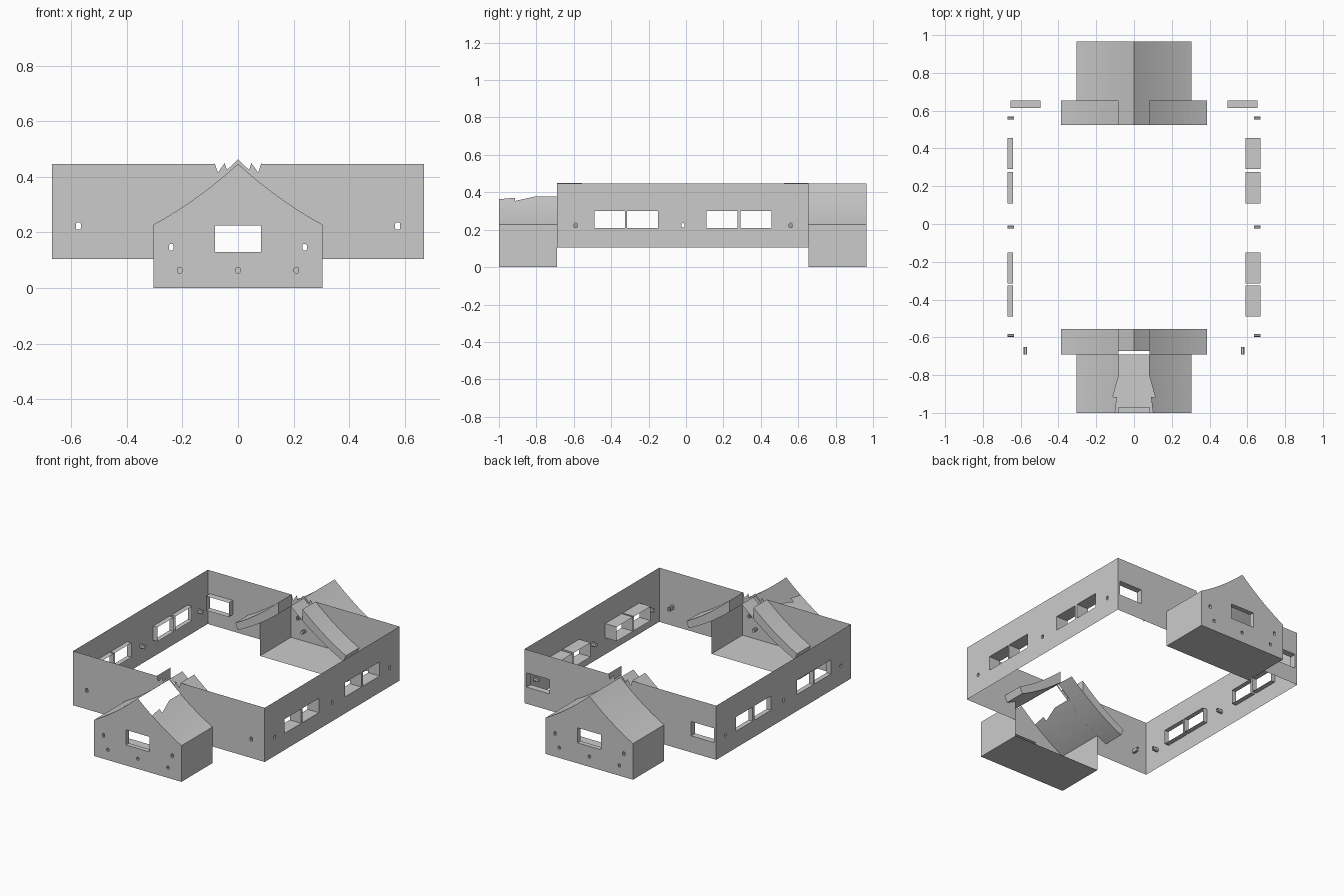
import bpy, bmesh
from mathutils import Vector

if "Cube" in bpy.data.objects:
    bpy.data.objects.remove(bpy.data.objects["Cube"])

X, YF, YB, Z0, Z1 = 0.67, -0.69, 0.655, 0.105, 0.447   # main enclosure
PW, PF, PB = 0.305, -1.0, 0.965                        # porch half width and ends


def inner(x):
    """Underside height of the swept gable roof."""
    x = abs(x)
    return 0.447 - 0.9 * x + 0.6 * x * x


def outer(x):
    return inner(x) + 0.072 - 0.08 * (abs(x) - 0.083)


def span(a, b, n=10):
    return [a + (b - a) * i / n for i in range(n + 1)]


def rect(cu, cv, w, h):
    return [(cu - w/2, cv - h/2), (cu + w/2, cv - h/2), (cu + w/2, cv + h/2), (cu - w/2, cv + h/2)]


def peg(cu, cv, w=0.016, h=0.024):
    """Small eight-sided hole outline."""
    a, b, c = w/2, h/2, 0.004
    return [(cu-a+c, cv-b), (cu+a-c, cv-b), (cu+a, cv-b+c), (cu+a, cv+b-c),
            (cu+a-c, cv+b), (cu-a+c, cv+b), (cu-a, cv+b-c), (cu-a, cv-b+c)]


def finish(name, bm):
    me = bpy.data.meshes.new(name)
    bm.to_mesh(me)
    bm.free()
    ob = bpy.data.objects.new(name, me)
    bpy.context.collection.objects.link(ob)
    return ob


def loop(bm, pts):
    vs = [bm.verts.new(p) for p in pts]
    return vs, [bm.edges.new((vs[i], vs[(i + 1) % len(vs)])) for i in range(len(vs))]


def panel(name, place, outlines, holes, normal):
    """Flat sheet with holes; each hole = (outline, depth, capped) has an inward reveal."""
    bm = bmesh.new()
    for outline in outlines:
        us = [p[0] for p in outline]
        edges = loop(bm, [place(u, v, 0) for u, v in outline])[1]
        for h, depth, capped in holes:
            if not min(us) < h[0][0] < max(us):
                continue
            a, ed = loop(bm, [place(u, v, 0) for u, v in h])
            edges += ed
        bmesh.ops.triangle_fill(bm, edges=edges, use_beauty=True, normal=Vector(normal))
    for h, depth, capped in holes:
        a = [bm.verts.new(place(u, v, 0)) for u, v in h]
        b = [bm.verts.new(place(u, v, depth)) for u, v in h]
        n = len(a)
        for i in range(n):
            bm.faces.new((a[i], a[(i+1) % n], b[(i+1) % n], b[i]))
        if capped:
            bm.faces.new(b)
    bmesh.ops.remove_doubles(bm, verts=bm.verts, dist=1e-5)
    return finish(name, bm)


def sheet(name, rows):
    """Surface lofted through rows of points."""
    bm = bmesh.new()
    vs = [[bm.verts.new(p) for p in r] for r in rows]
    for r, s in zip(vs, vs[1:]):
        for i in range(len(r) - 1):
            if (r[i].co - s[i].co).length > 1e-6 or (r[i+1].co - s[i+1].co).length > 1e-6:
                bm.faces.new((r[i], r[i+1], s[i+1], s[i]))
    return finish(name, bm)


# Side walls with paired windows and small peg holes
pairs = [(-0.405, 0.165), (-0.2325, 0.165), (0.19, 0.165), (0.372, 0.165)]
for s, depth, nm in ((1, 0.08, "right"), (-1, 0.03, "left")):
    pairs_y = [-0.4080, -0.2325, 0.192, 0.374]
    holes = [(rect(y, 0.255, 0.165, 0.09), depth, False) for y in pairs_y]
    holes += [(peg(y, 0.223), 0.035, False) for y in (-0.59, -0.017, 0.56)]
    panel(nm + "_wall", lambda u, v, d, s=s: (s * (X - d), u, v),
          [[(YF, Z0), (YB, Z0), (YB, Z1), (YF, Z1)]], holes, (s, 0, 0))

# End walls: open under the gable, ragged around the ridge
zig = [(0.083, Z1), (0.073, 0.415), (0.048, 0.45), (0.04, 0.425), (0, 0.463)]
half = [(PW, Z0), (X, Z0), (X, Z1)] + zig + [(x, inner(x)) for x in span(0, PW)]
mirror = [(-x, z) for x, z in half]
front_holes = [(peg(s * 0.575, 0.223, 0.018, 0.026), 0.04, False) for s in (-1, 1)]
back_holes = [(rect(s * 0.575, 0.255, 0.16, 0.09), 0.04, False) for s in (-1, 1)]
panel("front_wall", lambda u, v, d: (u, YF + d, v), [half, mirror], front_holes, (0, -1, 0))
panel("back_wall", lambda u, v, d: (u, YB - d, v), [half, mirror], back_holes, (0, 1, 0))

# Porches: gable face, floor and cheeks
gable = [(-PW, 0), (PW, 0)] + [(x, inner(x)) for x in span(PW, -PW, 20)]
gable_holes = [(rect(0, 0.177, 0.165, 0.095), 0.03, False)]
gable_holes += [(peg(s * 0.24, 0.147), 0.03, False) for s in (-1, 1)]
gable_holes += [(peg(x, 0.064, 0.017, 0.02), 0.03, True) for x in (-0.21, 0, 0.21)]
for nm, end, wall, sg in (("front", PF, YF, 1), ("back", PB, YB, -1)):
    panel(nm + "_porch_gable", lambda u, v, d, e=end, g=sg: (u, e + g * d, v),
          [gable], gable_holes, (0, -sg, 0))
    section = [(-PW, inner(PW)), (-PW, 0), (PW, 0), (PW, inner(PW))]
    sheet(nm + "_porch_box", [[(x, y, z) for x, z in section] for y in (end, wall)])

# Porch roofs: the front one has a broken hole along its ridge
torn = [(PF, 0.1), (-0.915, 0.09), (-0.915, 0.112), (-0.8, 0.08), (YF, 0.08)]
whole = [(YB, 0), (PB, 0)]
for nm, rows in (("front", torn), ("back", whole)):
    for s, side in ((1, "right"), (-1, "left")):
        sheet(f"{nm}_porch_roof_{side}",
              [[(s * x, y, inner(x)) for x in span(x0, PW, 12)] for y, x0 in rows])

# Thick roof ends reaching into the enclosure
for nm, y0, y1, yr in (("front", YF, -0.555, -0.672), ("back", YB, 0.525, YB)):
    ridge = span(-0.083, 0.083, 8)
    sheet(nm + "_roof_ridge", [[(x, y, inner(x)) for x in ridge] for y in (yr, y1)])
    for s, side in ((1, "right"), (-1, "left")):
        low = [(s * x, inner(x)) for x in span(0.083, 0.37)]
        top = [(s * x, outer(x)) for x in span(0.083, 0.387)]
        bm = bmesh.new()
        a, b = ([[bm.verts.new((x, y, z)) for x, z in low + top[::-1]] for y in (y0, y1)])
        n = len(a)
        for i in range(n):
            bm.faces.new((a[i], a[(i+1) % n], b[(i+1) % n], b[i]))
        m = n // 2
        for r in (a, b):
            for i in range(m - 1):
                bm.faces.new((r[i], r[i+1], r[n-2-i], r[n-1-i]))
        bmesh.ops.recalc_face_normals(bm, faces=bm.faces)
        finish(f"{nm}_roof_end_{side}", bm)
